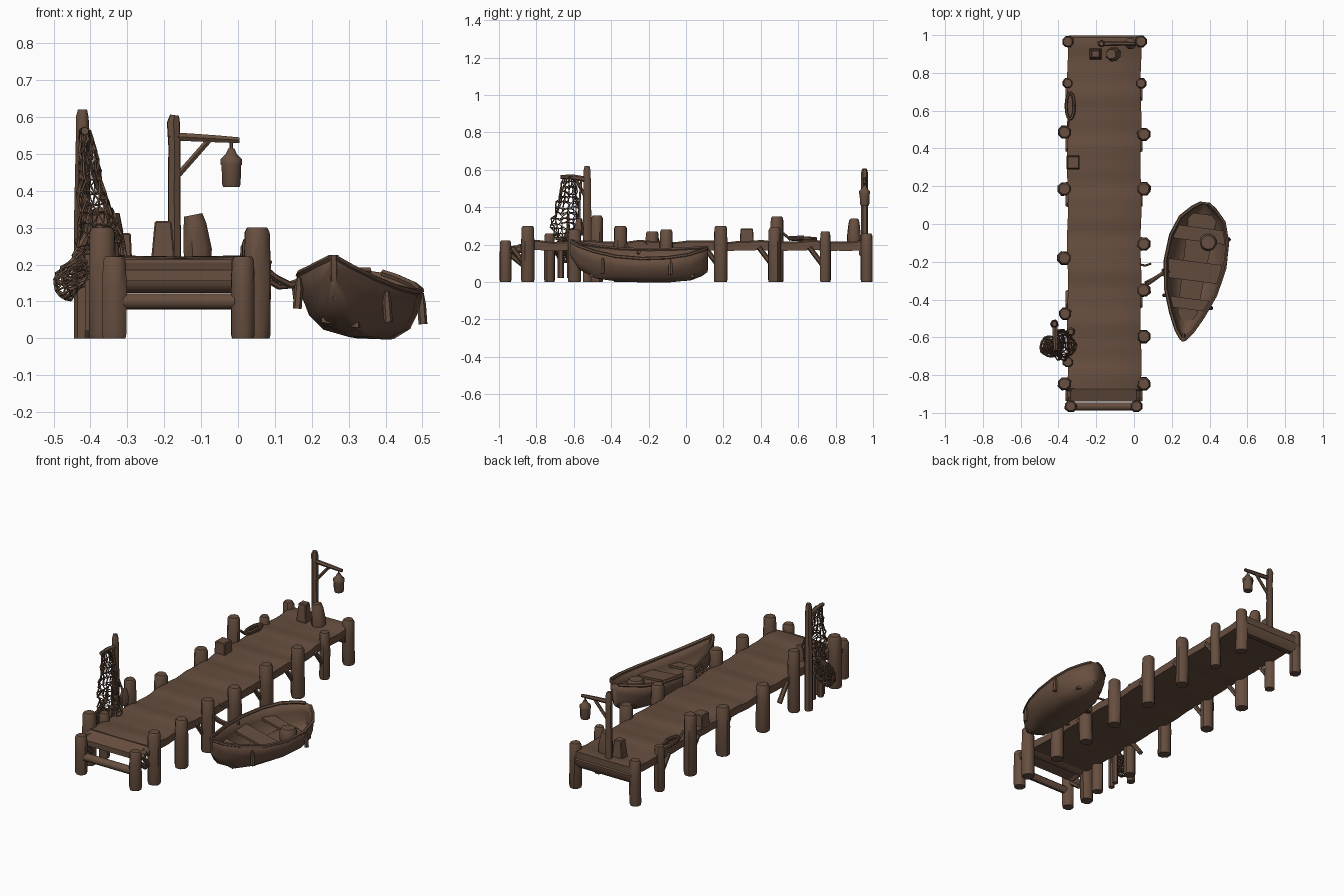
import bpy, bmesh, math, random
from mathutils import Vector, Matrix

if "Cube" in bpy.data.objects:
    bpy.data.objects.remove(bpy.data.objects["Cube"])
random.seed(4)

wood = bpy.data.materials.new("weathered brown")
wood.diffuse_color = (0.135, 0.077, 0.05, 1)
wood.use_nodes = True
wood.node_tree.nodes["Principled BSDF"].inputs["Base Color"].default_value = wood.diffuse_color


def finish(name, bm, angle=40):
    bmesh.ops.recalc_face_normals(bm, faces=bm.faces)
    me = bpy.data.meshes.new(name)
    bm.to_mesh(me)
    bm.free()
    ob = bpy.data.objects.new(name, me)
    bpy.context.collection.objects.link(ob)
    me.materials.append(wood)
    bpy.context.view_layer.objects.active = ob
    ob.select_set(True)
    bpy.ops.object.shade_smooth_by_angle(angle=math.radians(angle))
    ob.select_set(False)
    return ob


def loft(bm, rings, cap=True):
    rows = [[bm.verts.new(p) for p in r] for r in rings]
    n = len(rows[0])
    for a, b in zip(rows, rows[1:]):
        for i in range(n):
            j = (i + 1) % n
            bm.faces.new((a[i], a[j], b[j], b[i]))
    if cap:
        bm.faces.new(rows[0])
        bm.faces.new(rows[-1])


def tube(name, pts, radii, sides=8, jitter=0.0):
    """Round or faceted member along a path, slightly uneven like worn timber."""
    pts = [Vector(p) for p in pts]
    if not isinstance(radii, (list, tuple)):
        radii = [radii] * len(pts)
    wob = [1 + random.uniform(-jitter, jitter) for _ in range(sides)]
    rings, q, last = [], None, None
    for i, p in enumerate(pts):
        d = (pts[min(i + 1, len(pts) - 1)] - pts[max(i - 1, 0)]).normalized()
        # carry the frame along the path so members do not twist
        q = (last or Vector((0, 0, 1))).rotation_difference(d) @ q if q else Vector((0, 0, 1)).rotation_difference(d)
        last = d
        rings.append([p + q @ Vector((math.cos(a), math.sin(a), 0)) * radii[i] * w
                      for w, a in ((wob[k], math.tau * (k + .5) / sides) for k in range(sides))])
    bm = bmesh.new()
    loft(bm, rings)
    return finish(name, bm, 50)


def box(name, c, s, taper=1.0, rot=0.0):
    bm = bmesh.new()
    bmesh.ops.create_cube(bm, size=1)
    for v in bm.verts:
        k = taper if v.co.z > 0 else 1
        v.co = Vector((v.co.x * s[0] * k, v.co.y * s[1] * k, v.co.z * s[2]))
    bmesh.ops.transform(bm, matrix=Matrix.Translation(c) @ Matrix.Rotation(rot, 4, 'Z'), verts=bm.verts)
    bmesh.ops.bevel(bm, geom=bm.edges[:], offset=0.004, segments=1, affect='EDGES')
    return finish(name, bm, 30)


def post(name, x, y, top, r=0.038):
    dx = random.uniform(-.003, .003)
    tube(name, [(x, y, 0), (x, y, .012), (x + dx, y, top * .6), (x, y, top - .012), (x, y, top)],
         [r * .92, r, r, r * .94, r * .75], 8, .06)


# Walkway slab with gentle sagging
bm = bmesh.new()
rings = []
N = 64
for i in range(N + 1):
    y = -.87 + 1.86 * i / N
    dz = .004 * math.sin(y * 21) + .002 * math.sin(y * 47 + 1)
    e = .003 * math.sin(y * 15)
    l, r, t, b = -.352 + e, .037 + e, .219 + dz, .168 + dz * .5
    rings.append([(l, y, b), (r, y, b), (r, y, t - .008), (r - .012, y, t),
                  (-.157, y, t - .003), (l + .012, y, t), (l, y, t - .008)])
loft(bm, rings)
finish("walkway", bm)

# Pilings along both sides
for y, h in ((-.845, .3), (-.595, .28), (-.35, .3), (-.105, .28), (.185, .3), (.475, .29), (.745, .27)):
    post("right_piling", .052 if y != .745 else .037, y, h, .03 if y == .745 else .038)
for y, h in ((-.845, .3), (-.18, .27), (.185, .28), (.485, .35), (.745, .26)):
    post("left_piling", -.368 if y != .745 else -.35, y, h, .03 if y == .745 else .038)
for x in (-.335, .012):
    post("front_low_post", x, -.965, .222, .034)
for x in (-.35, .037):
    post("back_post", x, .966, .26, .033)
post("left_short_post", -.35, -.73, .26, .03)
post("net_side_post", -.365, -.475, .355, .034)

# Knee braces below the walkway
for y in (-.845, -.35, .185, .475, .745):
    for x in (-.35, .033):
        tube("knee_brace", [(x, y - .085, .185), (x, y - .01, .085)], .014, 6)

# Cross beams, front rail and sloped end step
tube("back_beam", [(-.345, .96, .16), (.04, .96, .16)], .038, 8, .06)
tube("front_beam", [(-.36, -.855, .187), (.045, -.855, .187)], .032, 8, .05)
tube("front_rail", [(-.335, -.965, .1), (.015, -.965, .1)], .023, 8, .06)
bm = bmesh.new()
loft(bm, [[(x, -.86, .17), (x, -.86, .212), (x, -.94, .185), (x, -.94, .155)] for x in (-.33, .01)])
finish("end_step", bm)
for x in (-.335, .012):
    tube("side_rail", [(x, -.96, .165), (x, -.84, .185)], .022, 6)
    tube("front_brace", [(x, -.945, .15), (x, -.87, .09)], .014, 6)

# Lamp post with arm, brace and hanging lantern
tube("lamp_post", [(-.172, .955, .19), (-.173, .955, .4), (-.172, .955, .52), (-.175, .955, .585), (-.172, .955, .605)],
     [.02, .018, .018, .019, .013], 6, .1)
tube("lamp_arm", [(-.185, .955, .548), (-.06, .955, .541), (.004, .955, .537)], [.013, .011, .009], 6)
tube("lamp_brace", [(-.16, .955, .445), (-.078, .955, .538)], .009, 6)
tube("lantern_hook", [(-.018, .955, .54), (-.018, .955, .505)], .005, 6)
tube("lantern_roof", [(-.018, .955, .47), (-.018, .955, .485), (-.018, .955, .5), (-.018, .955, .515)],
     [.031, .032, .016, .009], 8)
tube("lantern_body", [(-.018, .955, .41), (-.018, .955, .418), (-.018, .955, .475)], [.024, .027, .029], 8)

# Cargo and rope on the walkway
box("cargo_crate", (-.203, .9, .265), (.065, .06, .105), .7)
tube("cargo_sack", [(-.107, .9, .21), (-.107, .9, .24), (-.115, .9, .31), (-.12, .9, .335)],
     [.038, .04, .032, .026], 8, .1)
box("small_box", (-.322, .325, .245), (.07, .075, .08), .9)
tube("rope_coil", [(-.338 + .022 * math.cos(a * .55), .625 + .07 * math.sin(a * .55), .222 + a * .0008)
                   for a in range(24)], .008, 6)
tube("rope_tail", [(-.345, .56, .225), (-.35, .52, .26)], .007, 6)

# Net mast with boom
tube("net_mast", [(-.42, -.53, 0), (-.42, -.53, .3), (-.418, -.53, .54), (-.42, -.53, .6), (-.42, -.53, .62)],
     [.023, .023, .02, .018, .013], 7, .1)
tube("net_boom", [(-.42, -.52, .545), (-.418, -.6, .56), (-.415, -.67, .562)], [.016, .014, .011], 6)
tube("net_stay", [(-.415, -.56, .545), (-.385, -.57, .42), (-.335, -.57, .3)], .006, 5)
tube("net_prop", [(-.415, -.535, .45), (-.417, -.59, .55)], .009, 6)
tube("net_foot_post", [(-.4, -.67, .02), (-.4, -.67, .24)], .017, 6)
tube("net_foot_post", [(-.385, -.62, .02), (-.385, -.62, .24)], .017, 6)


def netting(name, rows, cols, place, thick=.006):
    """Mesh of cords: skewed quad grid turned into strands."""
    bm = bmesh.new()
    g = [[bm.verts.new(place(i / rows, math.tau * (j + .5 * (i % 2)) / cols)) for j in range(cols)]
         for i in range(rows + 1)]
    for i in range(rows):
        for j in range(cols):
            k = (j + 1) % cols
            bm.faces.new((g[i][j], g[i][k], g[i + 1][k], g[i + 1][j]))
    ob = finish(name, bm)
    w = ob.modifiers.new("cords", 'WIREFRAME')
    w.thickness = thick
    w.use_even_offset = False


def drape(t, a):
    wide = .35 + .65 * min(1, t * 1.4) - .45 * max(0, t - .75) * 2
    rag = random.uniform(.7, 1.1)
    return (-.415 + .045 * t + (.012 + .055 * t) * math.cos(a) * rag,
            -.628 - .015 * t + .085 * wide * math.sin(a) * rag,
            .56 - .33 * t + random.uniform(-.01, .01))


def bundle(t, a):
    h = math.pi * (.06 + .88 * t)
    r = random.uniform(.85, 1.0)
    return (-.443 + .06 * math.sin(h) * math.cos(a) * r, -.65 + .06 * math.sin(h) * math.sin(a) * r,
            .172 + .055 * math.cos(h) * r + .02 * math.cos(a))


netting("hanging_net", 12, 13, drape, .008)
netting("net_bundle", 9, 12, bundle, .009)
netting("net_bundle_inner", 7, 10, lambda t, a: Vector((-.44, -.65, .172)).lerp(Vector(bundle(t, a)), .65), .009)
tube("net_rope", [(-.44, -.65, .22), (-.41, -.63, .28), (-.4, -.63, .36)], [.014, .01, .006], 6)
tube("net_float", [(-.34, -.57, .25), (-.335, -.57, .29), (-.335, -.57, .34)], [.022, .026, .015], 7, .1)

# Rowing boat: stations are (along, half width, keel height, gunwale height)
ST = [(0, .008, .13, .21), (.06, .042, .065, .192), (.18, .085, .018, .17), (.35, .132, .004, .15),
      (.55, .157, 0, .142), (.74, .15, 0, .146), (.88, .115, .008, .156), (.96, .06, .03, .168), (1, .018, .05, .174)]
PROFILE = [(-1, 1), (-.93, .62), (-.78, .28), (-.5, .06), (0, 0), (.5, .06), (.78, .28), (.93, .62), (1, 1)]


def boat(s, x, z):
    """Boat space to world: yawed and heeled over to the right."""
    c = Vector((.26 + .115 * s, -.61 + .72 * s))
    return Vector((c.x + x, c.y - .13 * x, max(.002, z + .006 - .15 * x)))


bm = bmesh.new()
rows = [[bm.verts.new(boat(s, hw * u, k + (g - k) * w)) for u, w in PROFILE] for s, hw, k, g in ST]
for a, b in zip(rows, rows[1:]):
    for i in range(len(PROFILE) - 1):
        bm.faces.new((a[i], a[i + 1], b[i + 1], b[i]))
bm.faces.new(rows[0])
bm.faces.new(rows[-1])
hull = finish("boat_hull", bm)
m = hull.modifiers.new("shell", 'SOLIDIFY')
m.thickness, m.offset = .012, 0
for side in (-1, 1):
    tube("boat_gunwale", [boat(s, side * hw, g) for s, hw, k, g in ST], .01, 6)
tube("boat_stem", [boat(0, 0, .22), boat(0, 0, .17), boat(.03, 0, .1)], [.012, .014, .01], 6)


def board(name, s0, s1, w0, w1, z, t=.014):
    bm = bmesh.new()
    loft(bm, [[boat(s, -w, z), boat(s, w, z), boat(s, w, z + t), boat(s, -w, z + t)]
              for s, w in ((s0, w0), (s1, w1))])
    finish(name, bm)


# Boat fittings
board("boat_floor", .14, .92, .05, .075, .03)
board("boat_front_seat", .22, .3, .085, .108, .085)
board("boat_middle_seat", .43, .57, .13, .142, .085)
board("boat_rear_seat", .72, .82, .138, .12, .085)
b = boat(.72, .05, .05)
tube("boat_bucket", [b, b + Vector((0, 0, .015)), b + Vector((0, 0, .065)), b + Vector((0, 0, .08))],
     [.042, .046, .046, .036], 12)
for s, x in ((.25, .115), (.76, .15), (.3, -.13)):
    p = boat(s, x, .14)
    tube("boat_fender", [p, p + Vector((0, 0, -.03)), p + Vector((.004 if x > 0 else -.004, 0, -.085))],
         [.006, .012, .012], 6)

# Mooring ropes from piling to boat
tube("mooring_rope", [(.06, -.325, .2), (.1, -.3, .165), (.14, -.27, .145), (.185, -.25, .16)], .01, 6)
tube("mooring_rope", [(.06, -.31, .17), (.11, -.285, .14), (.165, -.25, .145)], .008, 6)
tube("mooring_hook", [(.03, -.215, .215), (.06, -.22, .215), (.09, -.21, .205)], .006, 6)
tube("mooring_rope_end", [(.155, -.25, .15), (.155, -.24, .1)], [.012, .005], 6)
